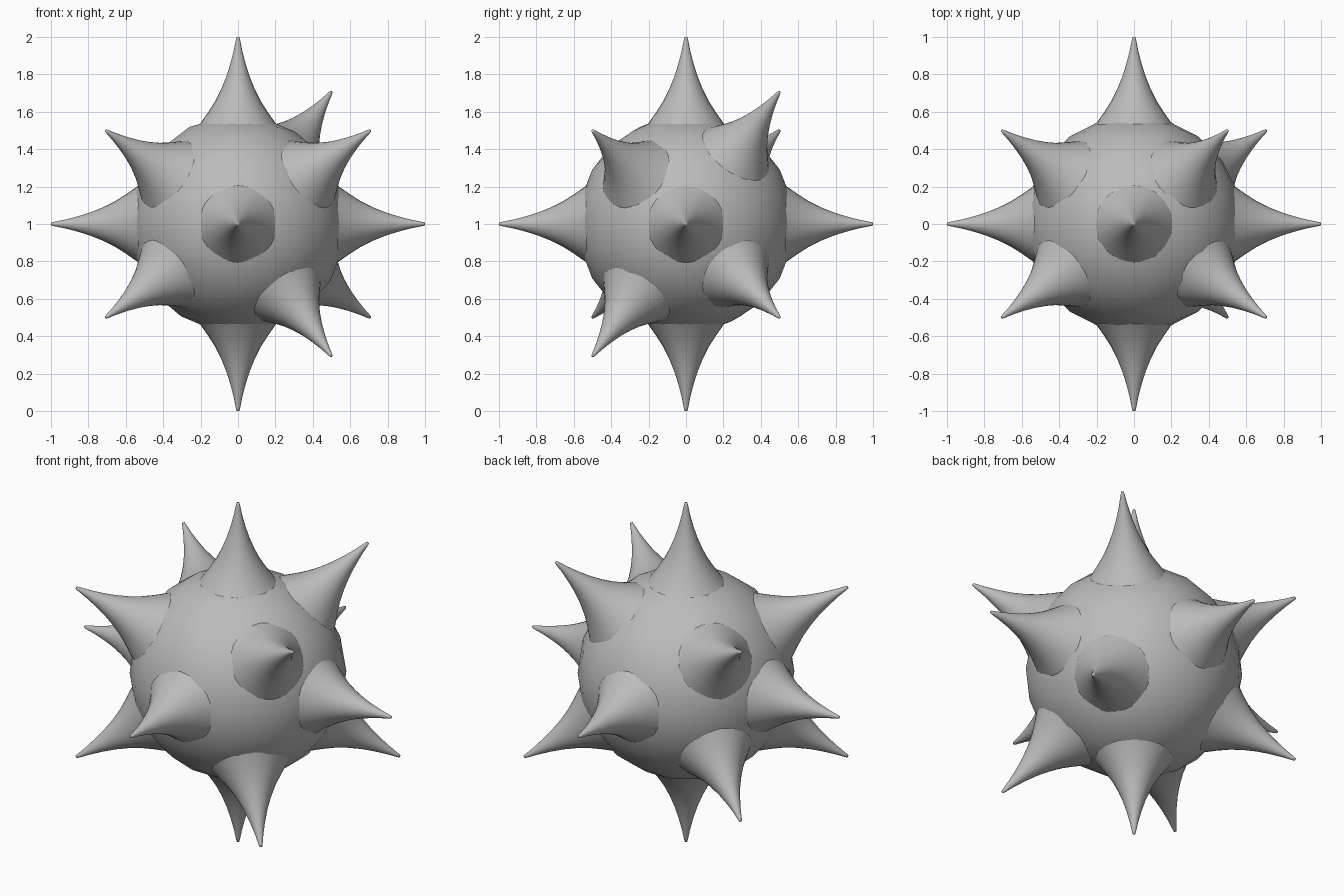
import bpy
import bmesh
import math
from mathutils import Vector

cube = bpy.data.objects.get("Cube")
if cube:
    bpy.data.objects.remove(cube, do_unlink=True)

CENTRE = Vector((0, 0, 1))
SIDES = 32

# Single flat grey
grey = bpy.data.materials.new("plain_grey")
grey.use_nodes = True
colour = (0.5, 0.5, 0.5, 1)
grey.diffuse_color = colour
grey.node_tree.nodes["Principled BSDF"].inputs["Base Color"].default_value = colour


def add_object(name, bm):
    bmesh.ops.recalc_face_normals(bm, faces=bm.faces)
    for face in bm.faces:
        face.smooth = True
    mesh = bpy.data.meshes.new(name)
    bm.to_mesh(mesh)
    bm.free()
    mesh.materials.append(grey)
    obj = bpy.data.objects.new(name, mesh)
    obj.location = CENTRE
    bpy.context.collection.objects.link(obj)
    return obj


# Round core
bm = bmesh.new()
bmesh.ops.create_icosphere(bm, subdivisions=3, radius=0.58)
add_object("core_ball", bm)

# Concave spike profile: radius, distance from the centre
PROFILE = [(0.25, 0.48), (0.2, 0.54), (0.158, 0.6), (0.12, 0.66), (0.088, 0.725),
           (0.062, 0.79), (0.04, 0.86), (0.022, 0.93), (0.011, 0.985), (0.007, 1.0)]


def add_spike(name, direction):
    bm = bmesh.new()
    rings = []
    for radius, height in PROFILE:
        rings.append([bm.verts.new((radius * math.cos(math.tau * i / SIDES),
                                    radius * math.sin(math.tau * i / SIDES), height))
                      for i in range(SIDES)])
    for low, high in zip(rings, rings[1:]):
        for i in range(SIDES):
            j = (i + 1) % SIDES
            bm.faces.new((low[i], low[j], high[j], high[i]))
    bm.faces.new(rings[0])
    bm.faces.new(rings[-1])
    spike = add_object(name, bm)
    spike.rotation_euler = Vector(direction).to_track_quat("Z", "Y").to_euler()


# Spikes along the main axes
for axis, letter in enumerate("xyz"):
    for sign, side in ((1, "plus"), (-1, "minus")):
        direction = [0, 0, 0]
        direction[axis] = sign
        add_spike(f"axis_spike_{letter}_{side}", direction)

# Diagonal spikes: two on the left lean up or down instead of outward
D = math.sqrt(0.5)
for y in (-0.5, 0.5):
    for z in (-0.5, 0.5):
        add_spike("right_diagonal_spike", (-D, y, z))
        leaning = y * z > 0
        direction = (0.5, y, math.copysign(D, z)) if leaning else (D, y, z)
        add_spike("left_diagonal_spike", direction)
